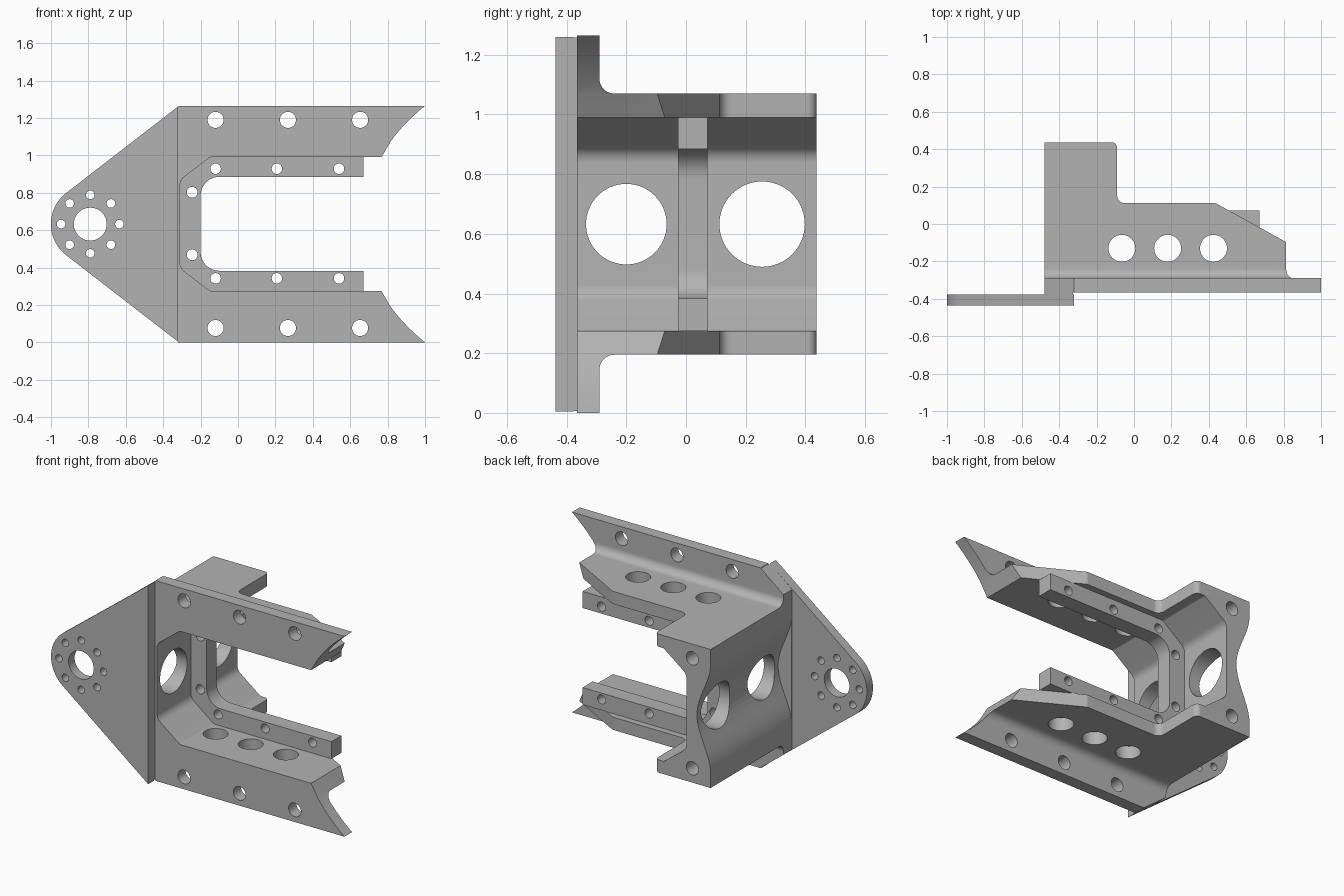
import bpy, bmesh, math
from mathutils import Vector

cube = bpy.data.objects.get("Cube")
if cube:
    bpy.data.objects.remove(cube, do_unlink=True)

MID = 0.6325  # height of the symmetry plane

steel = bpy.data.materials.new("plain_grey")
steel.use_nodes = True
steel.diffuse_color = (0.45, 0.45, 0.45, 1)
steel.node_tree.nodes["Principled BSDF"].inputs["Base Color"].default_value = (0.45, 0.45, 0.45, 1)


def rounded(points, steps=10):
    """Outline whose corners (u, v, radius) are replaced by tangent arcs."""
    out = []
    for i, p in enumerate(points):
        c = Vector(p[:2])
        r = p[2] if len(p) > 2 else 0
        if not r:
            out.append(c)
            continue
        a = (Vector(points[i - 1][:2]) - c).normalized()
        b = (Vector(points[(i + 1) % len(points)][:2]) - c).normalized()
        half = a.angle(b) / 2
        centre = c + (a + b).normalized() * (r / math.sin(half))
        start = c + a * (r / math.tan(half)) - centre
        end = c + b * (r / math.tan(half)) - centre
        sweep = start.angle_signed(end)
        for k in range(steps + 1):
            t = -sweep * k / steps
            out.append(centre + Vector((start.x * math.cos(t) - start.y * math.sin(t),
                                        start.x * math.sin(t) + start.y * math.cos(t))))
    return out


def flip(outline):
    return [(u, 2 * MID - v) for u, v in outline]


def prism(name, outline, axis, lo, hi):
    place = {"x": lambda u, v, t: (t, u, v),
             "y": lambda u, v, t: (u, t, v),
             "z": lambda u, v, t: (u, v, t)}[axis]
    bm = bmesh.new()
    rings = [[bm.verts.new(place(u, v, t)) for u, v in outline] for t in (lo, hi)]
    n = len(outline)
    for ring in rings:
        bm.faces.new(ring)
    for i in range(n):
        j = (i + 1) % n
        bm.faces.new((rings[0][i], rings[0][j], rings[1][j], rings[1][i]))
    bmesh.ops.recalc_face_normals(bm, faces=bm.faces)
    mesh = bpy.data.meshes.new(name)
    bm.to_mesh(mesh)
    bm.free()
    mesh.materials.append(steel)
    obj = bpy.data.objects.new(name, mesh)
    bpy.context.collection.objects.link(obj)
    return obj


def combine(obj, other, operation):
    mod = obj.modifiers.new("combine", "BOOLEAN")
    mod.operation, mod.object, mod.solver = operation, other, "EXACT"
    bpy.context.view_layer.objects.active = obj
    bpy.ops.object.modifier_apply(modifier=mod.name)
    bpy.data.objects.remove(other, do_unlink=True)


def drill(obj, axis, u, v, r, lo=-2, hi=2, sides=40):
    circle = [(u + r * math.cos(2 * math.pi * k / sides),
               v + r * math.sin(2 * math.pi * k / sides)) for k in range(sides)]
    combine(obj, prism("cutter", circle, axis, lo, hi), "DIFFERENCE")


def smooth(obj):
    bpy.ops.object.select_all(action="DESELECT")
    obj.select_set(True)
    bpy.context.view_layer.objects.active = obj
    bpy.ops.object.shade_smooth_by_angle(angle=math.radians(25))


def arc(z):
    """x of the curved cut at the free end of the arms."""
    s = (z - 0.99) / 0.275
    return 0.767 + 0.13 * s + 0.103 * s * s


# Channel: C-shaped section with a waisted outer back
back = []
for k in range(25):
    s = k / 24
    wave = 0.5 - 0.5 * math.cos(2 * math.pi * s)
    back.append((-0.478 + 0.095 * wave, 0.98 - (0.98 - 0.285) * s))
inner_top = rounded([(arc(0.99), 0.99), (-0.15, 0.99, 0.02), (-0.31, 0.868, 0.06),
                     (-0.31, MID)])[:-1]
inner = inner_top + [Vector(p) for p in reversed(flip(inner_top))]
section = [(arc(1.07), 1.07), (-0.478, 1.07)] + back + [(-0.478, 2 * MID - 1.07),
           (arc(1.07), 2 * MID - 1.07)] + [tuple(p) for p in reversed(inner)]
frame = prism("channel_frame", section, "y", -0.42, 0.5)
plan = rounded([(-0.6, 0.437), (-0.09, 0.437, 0.03), (-0.09, 0.112, 0.04), (0.435, 0.112, 0.03),
                (0.95, -0.172), (0.95, -0.366), (-0.325, -0.366), (-0.325, -0.41), (-0.6, -0.41)])
combine(frame, prism("plan", plan, "z", -1, 2), "INTERSECT")

# Flanges: filleted angle section, trimmed to the sloped and curved ends
angle = rounded([(-0.366, 0.99), (-0.2, 0.99), (-0.2, 1.07), (-0.29, 1.07, 0.05),
                 (-0.29, 1.265), (-0.366, 1.265)])
trim = [(-0.478, 0.9), (0.727, 0.9)] + [(arc(0.99 + 0.275 * k / 12), 0.99 + 0.275 * k / 12)
        for k in range(13)] + [(1, 1.4), (-0.32, 1.4), (-0.32, 1.262), (-0.478, 1.138)]
web = [(-0.478, 0.99), (-0.325, 0.99), (-0.325, 1.258), (-0.478, 1.138)]
for side in (lambda o: o, flip):
    flange = prism("flange", side(angle), "x", -0.6, 1.1)
    combine(flange, prism("trim", side(trim), "y", -1, 1), "INTERSECT")
    combine(frame, flange, "UNION")
    combine(frame, prism("web", side(web), "y", -0.41, -0.34), "UNION")

# Holes in the flanges, side walls, back wall and rear corners
for x in (-0.12, 0.267, 0.653):
    for z in (1.19, 0.077):
        drill(frame, "y", x, z, 0.043, -0.5, -0.2)
for x in (-0.065, 0.18, 0.425):
    drill(frame, "z", x, -0.13, 0.072)
drill(frame, "x", -0.2, MID, 0.135, sides=64)
drill(frame, "x", 0.255, MID, 0.143, sides=64)
for z in (0.98, 2 * MID - 0.98):
    drill(frame, "y", -0.35, z, 0.042, 0.2, 0.6)
smooth(frame)

# Inner rib lining the channel
lining = [(0.672, 0.99)] + [tuple(p) for p in inner[1:-1]] + [(0.672, 2 * MID - 0.99)]
bore = rounded([(0.672, 0.383), (-0.2, 0.383, 0.1), (-0.2, 0.885, 0.1), (0.672, 0.885)])
rib = prism("inner_rib", lining + [tuple(p) for p in bore], "y", -0.027, 0.072)
for x, dz, r in ((-0.12, 0.293, 0.028), (0.208, 0.293, 0.028), (0.54, 0.293, 0.028),
                 (-0.245, 0.167, 0.029)):
    for sign in (1, -1):
        drill(rib, "y", x, MID + 0.003 + sign * dz, r)
smooth(rib)

# Tail plate with a hub hole and a ring of bolt holes
tip = rounded([(-0.322, 1.26), (-1.134, MID, 0.21), (-0.322, 0.005)], 24)
tail = prism("tail_plate", tip, "y", -0.437, -0.377)
combine(tail, prism("pad", [(-0.325, 1.258), (-0.478, 1.138), (-0.478, 0.127), (-0.325, 0.007)],
                    "y", -0.43, -0.372), "UNION")
drill(tail, "y", -0.79, MID, 0.088)
for k in range(8):
    a = k * math.pi / 4
    drill(tail, "y", -0.79 + 0.156 * math.cos(a), MID + 0.156 * math.sin(a), 0.023, sides=24)
smooth(tail)
